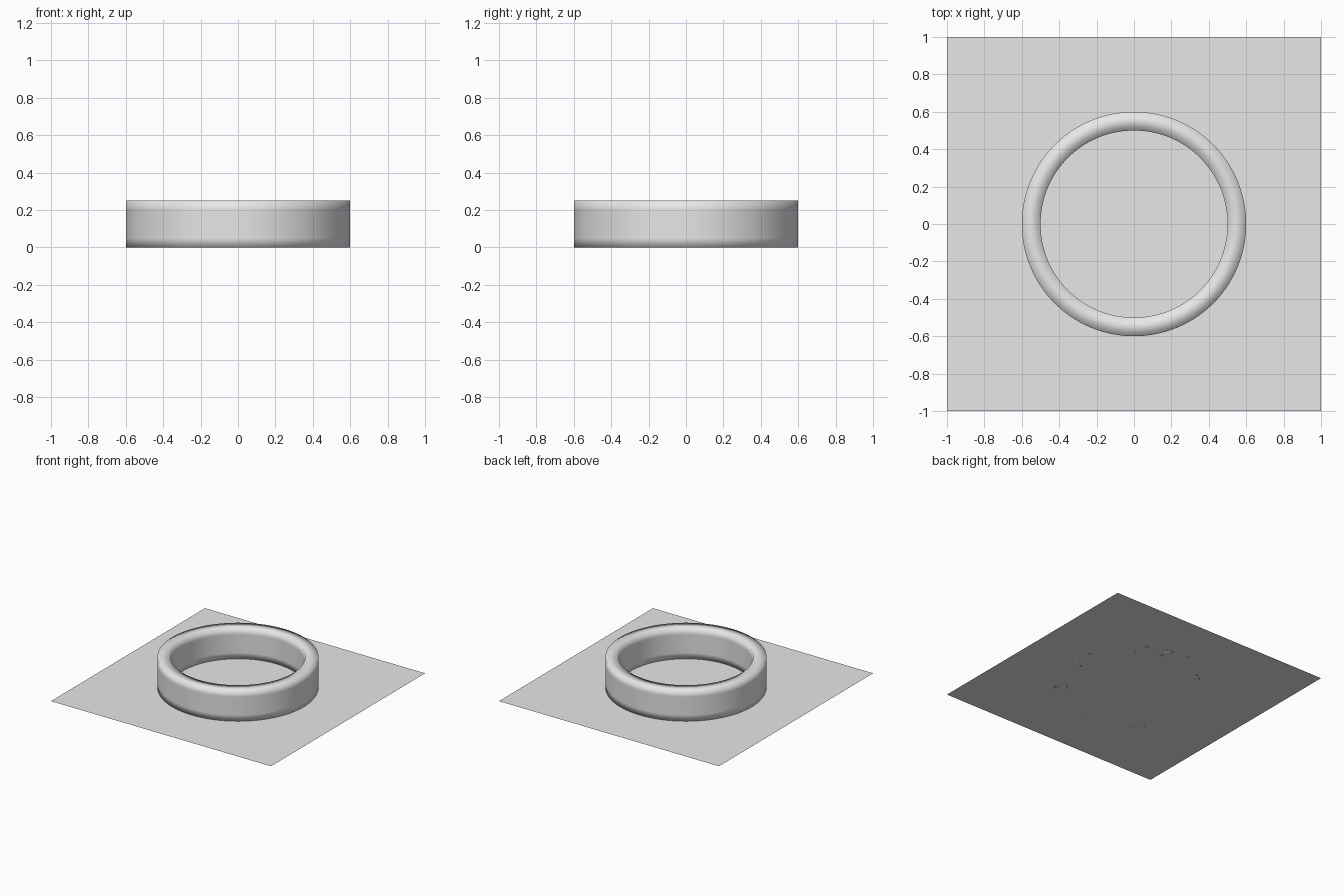
import bpy, bmesh, math

if "Cube" in bpy.data.objects:
    bpy.data.objects.remove(bpy.data.objects["Cube"])

grey = bpy.data.materials.new("plain grey")
grey.diffuse_color = (0.8, 0.8, 0.8, 1)
grey.use_nodes = True
grey.node_tree.nodes["Principled BSDF"].inputs["Base Color"].default_value = grey.diffuse_color


def add_object(name, bm, smooth):
    mesh = bpy.data.meshes.new(name)
    bmesh.ops.recalc_face_normals(bm, faces=bm.faces)
    for f in bm.faces:
        f.smooth = smooth
    bm.to_mesh(mesh)
    bm.free()
    mesh.materials.append(grey)
    ob = bpy.data.objects.new(name, mesh)
    bpy.context.collection.objects.link(ob)
    return ob


# Square base sheet
bm = bmesh.new()
bmesh.ops.create_grid(bm, x_segments=1, y_segments=1, size=1)
add_object("base_sheet", bm, False)
for f in bpy.data.objects["base_sheet"].data.polygons:
    if f.normal.z < 0:
        f.flip()

# Ring wall: square-cornered section, smooth shaded with loops near the rims
profile = [(0.6, 0), (0.6, 0.05), (0.6, 0.2), (0.6, 0.25),
           (0.5, 0.25), (0.5, 0.2), (0.5, 0.05), (0.5, 0)]
SEGMENTS = 128
bm = bmesh.new()
loops = []
for i in range(SEGMENTS):
    a = math.tau * i / SEGMENTS
    loops.append([bm.verts.new((r * math.cos(a), r * math.sin(a), z)) for r, z in profile])
n = len(profile)
for i in range(SEGMENTS):
    here, after = loops[i], loops[(i + 1) % SEGMENTS]
    for j in range(n):
        k = (j + 1) % n
        bm.faces.new((here[j], after[j], after[k], here[k]))
add_object("ring_wall", bm, True)
